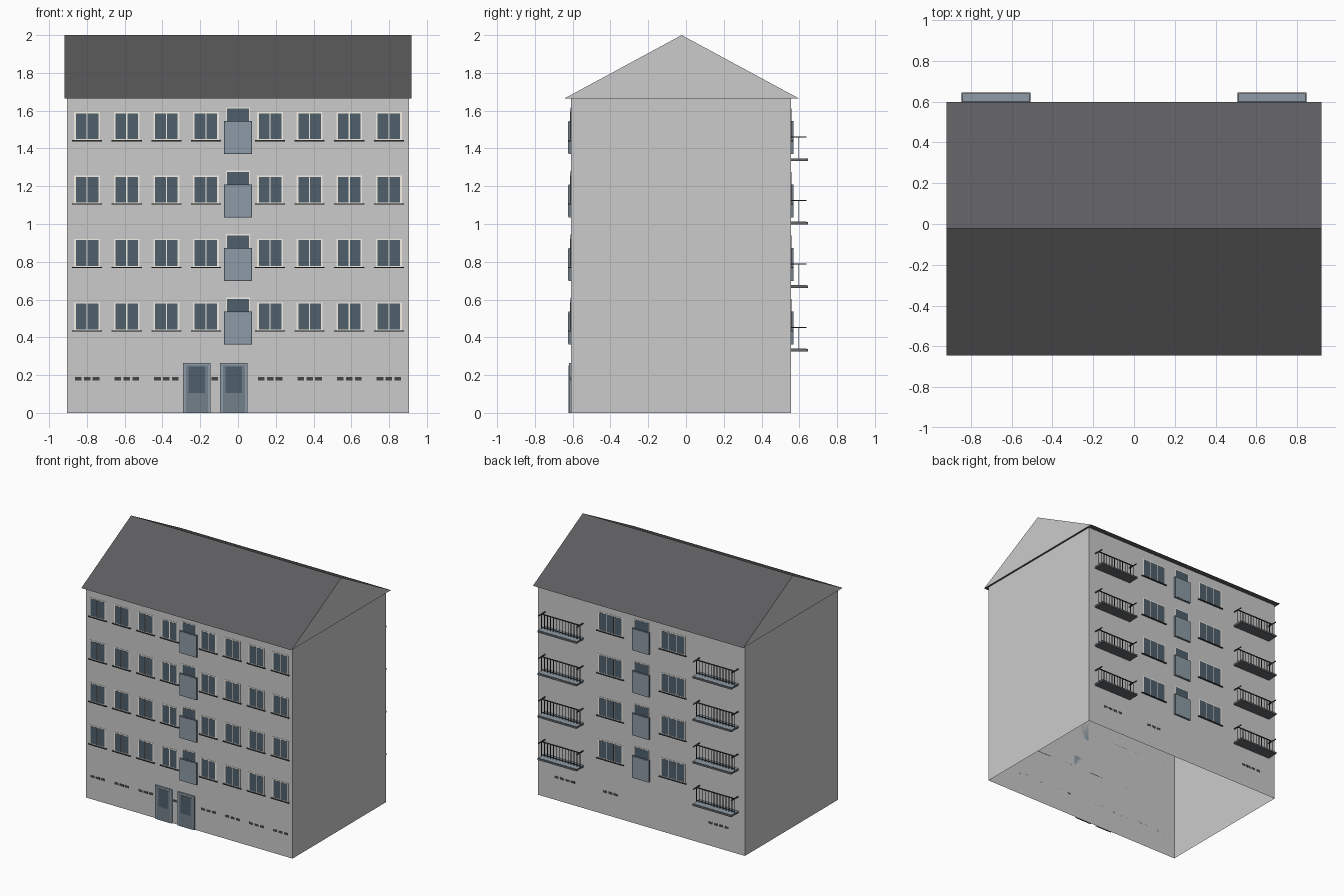
import bpy, bmesh
from mathutils import Matrix, Vector

if "Cube" in bpy.data.objects:
    bpy.data.objects.remove(bpy.data.objects["Cube"])


def mat(name, r, g, b):
    m = bpy.data.materials.new(name)
    m.diffuse_color = (r, g, b, 1)
    m.use_nodes = True
    m.node_tree.nodes["Principled BSDF"].inputs["Base Color"].default_value = m.diffuse_color
    return m


ROOF = mat("roof_dark", 0.11, 0.11, 0.115)
GLASS = mat("glass_blue", 0.08, 0.115, 0.15)
PANEL = mat("panel_blue", 0.27, 0.33, 0.385)
FRAME = mat("frame_cream", 0.92, 0.88, 0.8)
DARK = mat("dark_metal", 0.06, 0.06, 0.065)
SLAB = mat("slab_grey", 0.13, 0.14, 0.15)
DOOR = mat("door_blue", 0.17, 0.215, 0.26)

FRONT, BACK = -0.61, 0.555
PITCH = 0.336
FLOORS = [0.436 + PITCH * i for i in range(4)]


def link_mesh(name, bm, *materials):
    me = bpy.data.meshes.new(name)
    bm.to_mesh(me)
    bm.free()
    for m in materials:
        me.materials.append(m)
    bpy.context.collection.objects.link(bpy.data.objects.new(name, me))


def add_box(bm, x0, x1, y0, y1, z0, z1):
    size = Vector((x1 - x0, abs(y1 - y0), z1 - z0))
    mid = Vector((x0 + x1, y0 + y1, z0 + z1)) / 2
    bmesh.ops.create_cube(bm, size=1, matrix=Matrix.Translation(mid) @ Matrix.Diagonal(size).to_4x4())


def build(name, boxes, material):
    """One object made of axis aligned boxes (x0, x1, y0, y1, z0, z1)."""
    bm = bmesh.new()
    for b in boxes:
        add_box(bm, *b)
    link_mesh(name, bm, material)


def plate(side, x, w, z0, z1, out):
    """Box centred on x that stands out from the front (-1) or back (1) wall."""
    wall = FRONT if side < 0 else BACK
    return (x - w / 2, x + w / 2, wall, wall + side * out, z0, z1)


# main walls: a shell, open underneath
bm = bmesh.new()
add_box(bm, -0.904, 0.904, FRONT, BACK, 0, 1.667)
bm.normal_update()
bmesh.ops.delete(bm, geom=[f for f in bm.faces if abs(f.normal.z) > 0.9], context="FACES_ONLY")
link_mesh("walls", bm)

# gabled roof: dark slopes and underside, light gable ends
bm = bmesh.new()
ends = [[bm.verts.new((x, y, z)) for y, z in ((-0.645, 1.664), (0.599, 1.664), (-0.023, 2.0))]
        for x in (-0.919, 0.919)]
for end in ends:
    bm.faces.new(end)
for i in range(3):
    j = (i + 1) % 3
    bm.faces.new((ends[0][i], ends[0][j], ends[1][j], ends[1][i])).material_index = 1
bmesh.ops.recalc_face_normals(bm, faces=bm.faces)
link_mesh("roof", bm, mat("gable_grey", 0.8, 0.8, 0.8), ROOF)


# windows: cream frame, glass panes, dark sill
def windows(label, side, centres, width, panes):
    frames, glass, sills = [], [], []
    for z in FLOORS:
        for x in centres:
            frames.append(plate(side, x, width, z, z + 0.149, 0.002))
            pw = (width - 0.012) / panes
            for i in range(panes):
                px = x + (i - (panes - 1) / 2) * pw
                glass.append(plate(side, px, pw - 0.006, z + 0.006, z + 0.142, 0.003))
            sills.append(plate(side, x, width + 0.022, z - 0.006, z, 0.011))
    build(label + "_window_frames", frames, FRAME)
    build(label + "_window_panes", glass, GLASS)
    build(label + "_window_sills", sills, DARK)


COLUMNS = [-0.799, -0.589, -0.379, -0.17, 0.17, 0.379, 0.589, 0.799]
windows("front", -1, COLUMNS, 0.137, 2)
windows("back", 1, [0.272, -0.275], 0.215, 3)

# stairwell windows with a blue panel below, on both sides
frames, glass, rims, panels = [], [], [], []
for side in (-1, 1):
    for z in FLOORS:
        frames.append(plate(side, 0, 0.127, z + 0.1, z + 0.174, 0.002))
        glass.append(plate(side, 0, 0.115, z + 0.1, z + 0.168, 0.003))
        rims.append(plate(side, 0, 0.148, z - 0.074, z + 0.1, 0.013))
        panels.append(plate(side, 0, 0.138, z - 0.069, z + 0.095, 0.014))
build("stair_window_frames", frames, FRAME)
build("stair_window_panes", glass, GLASS)
build("stair_panel_rims", rims, DOOR)
build("stair_panels", panels, PANEL)

# entrance doors
DOORS = (-0.218, -0.022)
build("door_frames", [plate(-1, x, 0.146, 0, 0.265, 0.01) for x in DOORS], PANEL)
build("door_leaves", [plate(-1, x, 0.116, 0, 0.25, 0.0115) for x in DOORS], DOOR)
build("door_glass", [plate(-1, x, 0.086, 0.105, 0.245, 0.013) for x in DOORS], GLASS)


# cellar vents
def vents(side, x, n):
    return [plate(side, x + (i - (n - 1) / 2) * 0.047, 0.035, 0.172, 0.19, 0.001) for i in range(n)]


slots = [b for x in COLUMNS for b in vents(-1, x, 3)]
slots += vents(1, 0.672, 4) + vents(1, 0.272, 3) + vents(1, -0.673, 4)
build("cellar_vents", slots, DARK)

# balconies: slab with a front edge, floor, railing with balusters and side rails
slabs, decks, rails = [], [], []
RAIL_Y, BARS, T = 0.597, 14, 0.002
for cx in (-0.677, 0.677):
    a, b = cx - 0.17, cx + 0.17
    for z in FLOORS:
        floor = z - 0.097
        top = floor + 0.116
        slabs.append((a, b, BACK, 0.645, floor - 0.014, floor))
        decks.append((a + 0.001, b - 0.001, BACK, 0.638, floor - 0.002, floor + 0.001))
        rails.append((a, b, RAIL_Y - 0.004, RAIL_Y + 0.004, top - 0.006, top))
        rails.append((a, b, RAIL_Y - T, RAIL_Y + T, floor + 0.01, floor + 0.014))
        for i in range(BARS):
            x = a + T + (b - a - 2 * T) * i / (BARS - 1)
            rails.append((x - T, x + T, RAIL_Y - T, RAIL_Y + T, floor, top - 0.003))
        for x in (a, b - 0.006):
            rails.append((x, x + 0.006, BACK, 0.638, top - 0.006, top + 0.001))
build("balcony_slabs", slabs, SLAB)
build("balcony_floors", decks, PANEL)
build("balcony_railings", rails, DARK)
